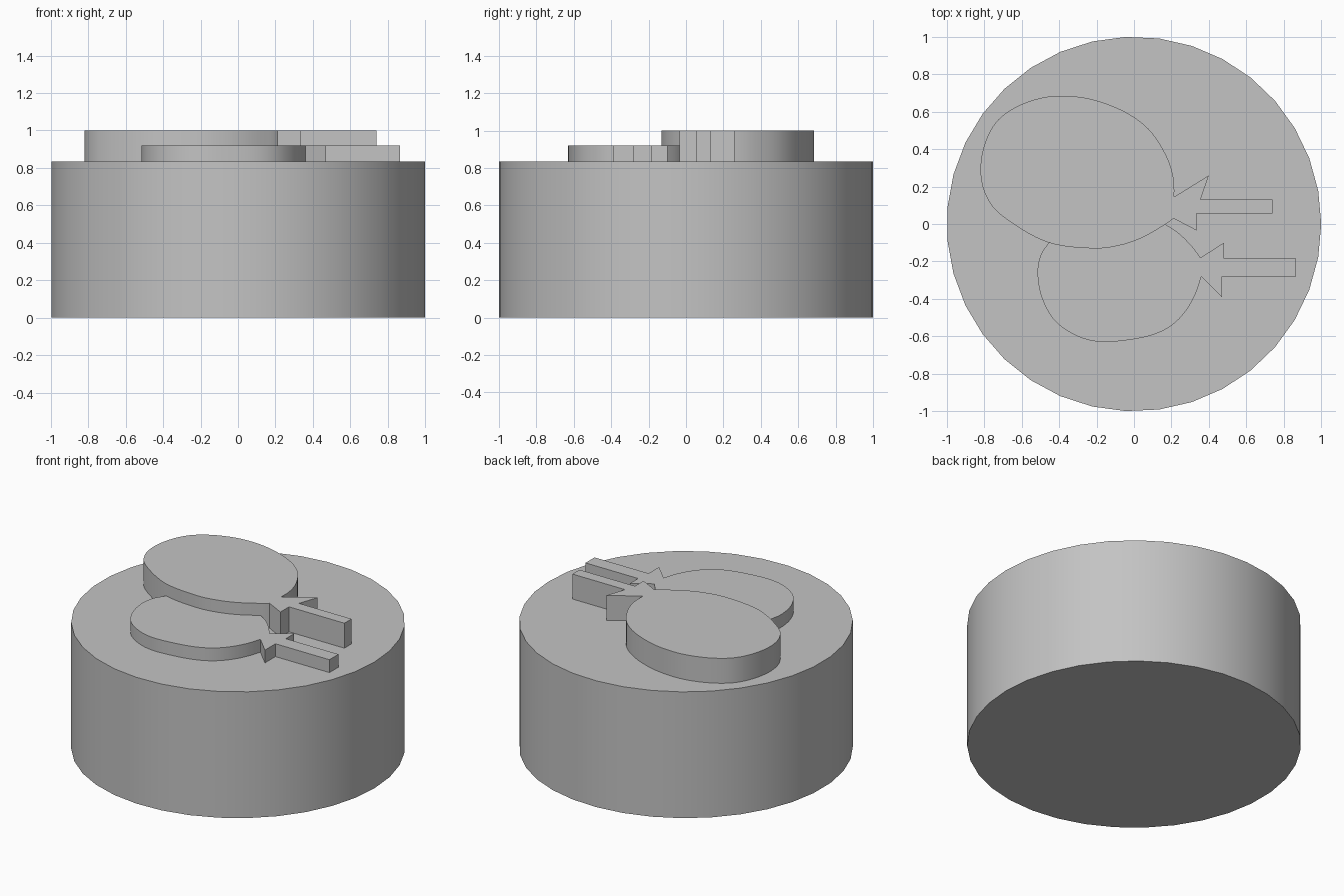
import bpy
import bmesh
import math
from mathutils import Vector
from mathutils.geometry import interpolate_bezier

cube = bpy.data.objects.get("Cube")
if cube:
    bpy.data.objects.remove(cube, do_unlink=True)

BASE_TOP = 0.835
SINK = 0.01

# One plain grey for everything
grey = bpy.data.materials.new("plain grey")
grey.use_nodes = True
grey.diffuse_color = (0.55, 0.55, 0.55, 1)
grey.node_tree.nodes["Principled BSDF"].inputs["Base Color"].default_value = grey.diffuse_color


def smooth_path(points, steps=6):
    """Smooth open curve through all the points."""
    pts = [Vector((x, y, 0)) for x, y in points]
    tangents = [(pts[min(i + 1, len(pts) - 1)] - pts[max(i - 1, 0)]) / 6
                for i in range(len(pts))]
    path = [pts[0]]
    for i in range(len(pts) - 1):
        path += interpolate_bezier(pts[i], pts[i] + tangents[i],
                                   pts[i + 1] - tangents[i + 1], pts[i + 1], steps)[1:]
    return [(p.x, p.y) for p in path]


def extrude_outline(name, outline, bottom, top):
    """Solid prism with the given outline."""
    bm = bmesh.new()
    face = bm.faces.new([bm.verts.new((x, y, bottom)) for x, y in outline])
    lifted = bmesh.ops.extrude_face_region(bm, geom=[face])["geom"]
    bmesh.ops.translate(bm, vec=(0, 0, top - bottom),
                        verts=[v for v in lifted if isinstance(v, bmesh.types.BMVert)])
    bmesh.ops.recalc_face_normals(bm, faces=bm.faces)
    mesh = bpy.data.meshes.new(name)
    bm.to_mesh(mesh)
    bm.free()
    mesh.materials.append(grey)
    obj = bpy.data.objects.new(name, mesh)
    bpy.context.collection.objects.link(obj)
    bpy.ops.object.select_all(action="DESELECT")
    obj.select_set(True)
    bpy.context.view_layer.objects.active = obj
    bpy.ops.object.shade_smooth_by_angle(angle=math.radians(25))
    return obj


# Round base
SIDES = 35
circle = [(math.cos(math.tau * i / SIDES), math.sin(math.tau * i / SIDES))
          for i in range(SIDES)]
extrude_outline("round_base", circle, 0, BASE_TOP)

# Tall oval with a barbed stem
tall_body = smooth_path([
    (0.21, 0.03), (0.17, 0), (0.05, -0.07), (-0.08, -0.115), (-0.23, -0.13),
    (-0.47, -0.095), (-0.7, 0.04), (-0.79, 0.15), (-0.82, 0.28), (-0.8, 0.42),
    (-0.74, 0.54), (-0.64, 0.62), (-0.51, 0.67), (-0.38, 0.685), (-0.22, 0.665),
    (-0.05, 0.6), (0.08, 0.505), (0.17, 0.37), (0.21, 0.25), (0.215, 0.145)])
tall_stem = [(0.4, 0.26), (0.355, 0.13), (0.74, 0.13), (0.74, 0.055),
             (0.335, 0.055), (0.335, -0.035)]
extrude_outline("tall_oval", tall_body + tall_stem, BASE_TOP - SINK, 1.0)

# Low oval with a barbed stem, tucked against the tall one
low_body = smooth_path([
    (0.36, -0.28), (0.33, -0.37), (0.28, -0.46), (0.21, -0.535), (0.12, -0.585),
    (0, -0.615), (-0.17, -0.63), (-0.3, -0.6), (-0.42, -0.52), (-0.49, -0.4),
    (-0.515, -0.27), (-0.5, -0.17), (-0.455, -0.1)])
low_shoulder = smooth_path([(0.165, 0), (0.24, -0.05), (0.31, -0.12), (0.355, -0.18)])
low_stem = [(0.48, -0.1), (0.48, -0.185), (0.865, -0.185), (0.865, -0.28),
            (0.47, -0.28), (0.47, -0.39)]
hidden_edge = [(-0.4, -0.06), (0.1, 0.02)]
extrude_outline("low_oval", low_body + hidden_edge + low_shoulder + low_stem,
                BASE_TOP - SINK, 0.92)
